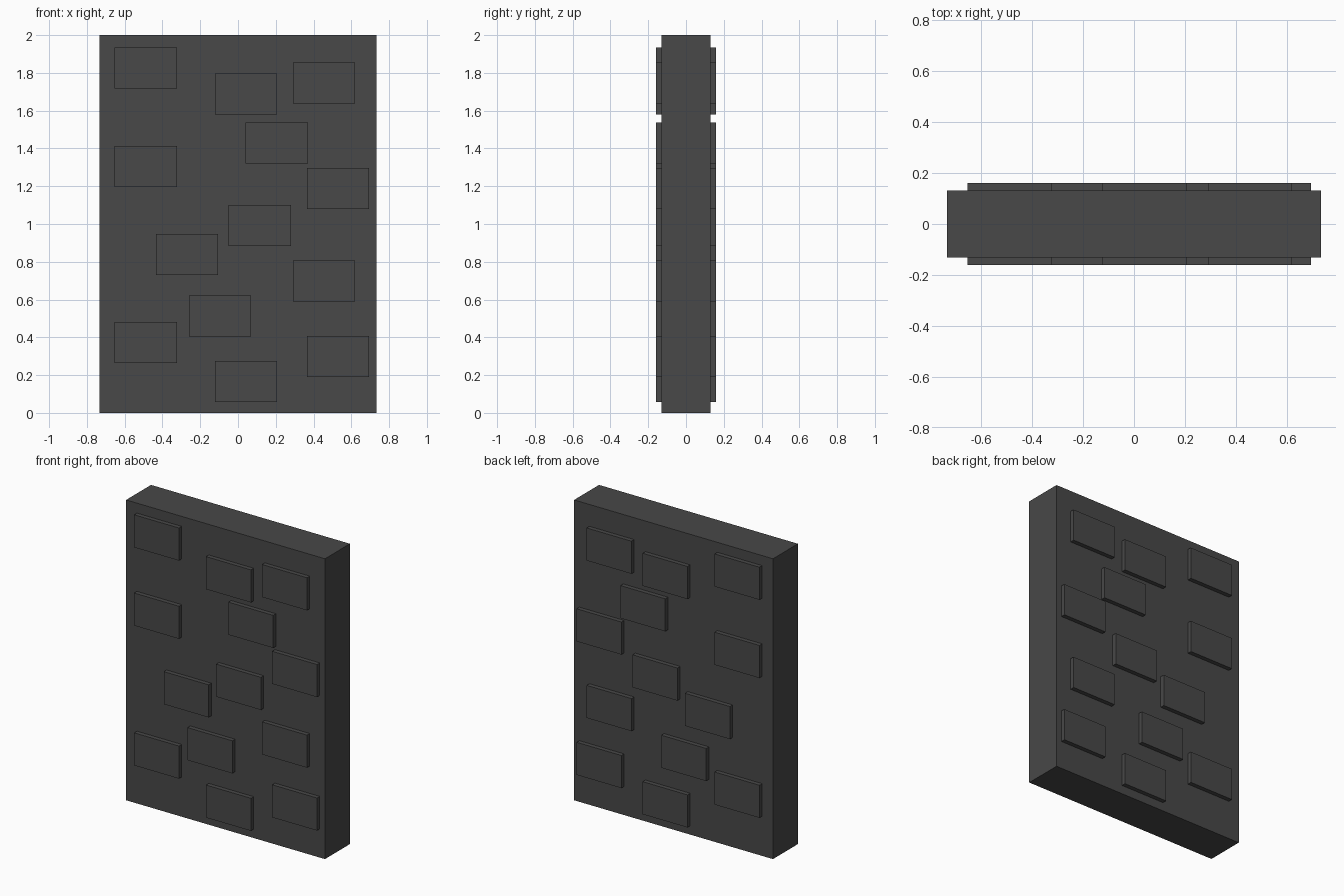
import bpy

# Remove the default cube
cube = bpy.data.objects.get("Cube")
if cube:
    bpy.data.objects.remove(cube, do_unlink=True)

# Single dark stone colour
stone = bpy.data.materials.new("dark_grey_stone")
stone.use_nodes = True
colour = (0.065, 0.065, 0.065, 1)
stone.diffuse_color = colour
stone.node_tree.nodes["Principled BSDF"].inputs["Base Color"].default_value = colour


def block(name, centre, size):
    bpy.ops.mesh.primitive_cube_add(size=1, location=centre)
    obj = bpy.context.object
    obj.name = name
    obj.scale = size
    bpy.ops.object.transform_apply(location=False, rotation=False, scale=True)
    obj.data.materials.append(stone)
    return obj


# Main slab
block("wall_slab", (0, 0, 1), (1.465, 0.262, 2))

# Raised bricks run through the slab and stand proud on both faces
BRICK_SIZE = (0.33, 0.32, 0.217)
brick_centres = [
    (-0.488, 1.825), (0.042, 1.688), (0.455, 1.746), (0.206, 1.429),
    (-0.488, 1.304), (0.529, 1.188), (0.116, 0.992), (-0.27, 0.839),
    (0.455, 0.698), (-0.095, 0.513), (-0.488, 0.373), (0.529, 0.299),
    (0.042, 0.167),
]
for number, (x, z) in enumerate(brick_centres, 1):
    block(f"brick_{number}", (x, 0, z), BRICK_SIZE)
